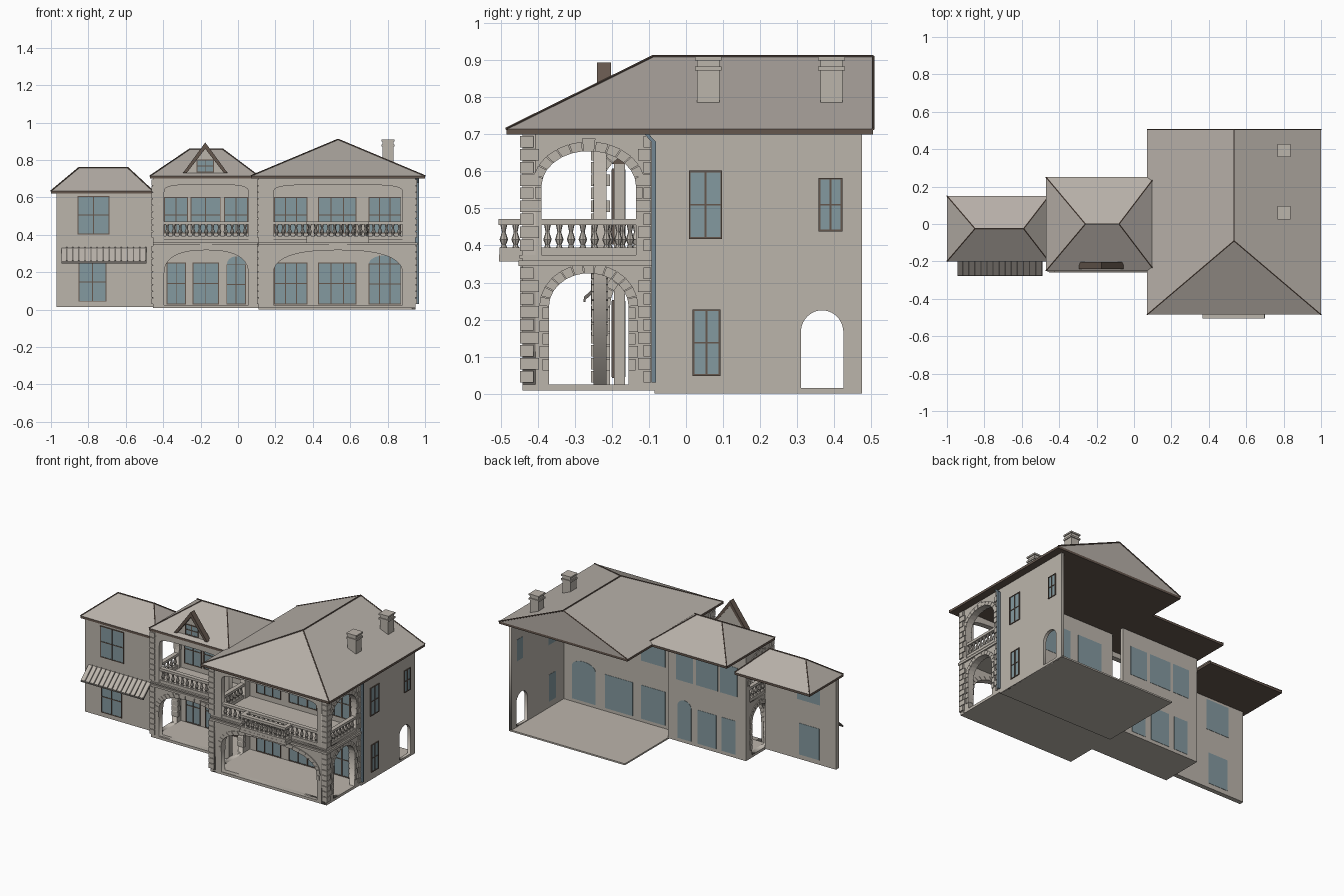
import bpy, bmesh, math
from mathutils import Vector, Matrix

if "Cube" in bpy.data.objects:
    bpy.data.objects.remove(bpy.data.objects["Cube"])

COLOURS = {
    "plaster": (0.50, 0.46, 0.41), "roof_tile": (0.47, 0.43, 0.39),
    "brown_trim": (0.13, 0.095, 0.075), "glass": (0.23, 0.32, 0.35),
    "pipe_blue": (0.17, 0.24, 0.29), "awning_dark": (0.17, 0.155, 0.14),
}
mats = {}
for key, rgb in COLOURS.items():
    m = bpy.data.materials.new(key)
    m.use_nodes = True
    m.diffuse_color = (*rgb, 1)
    bsdf = m.node_tree.nodes["Principled BSDF"]
    bsdf.inputs["Base Color"].default_value = (*rgb, 1)
    bsdf.inputs["Roughness"].default_value = 0.9
    mats[key] = m

# Orientation maps: (u, v, w) with w pointing outwards
FRONT = lambda u, v, w: Vector((u, -w, v))
SIDE = lambda u, v, w: Vector((w, u, v))
parts = {}


def part(name, mat="plaster"):
    return parts.setdefault(name, (bmesh.new(), mat))[0]


def prism(bm, pts, w0, w1, axis):
    """Extrude an outline between two depths."""
    a = [bm.verts.new(axis(u, v, w0)) for u, v in pts]
    b = [bm.verts.new(axis(u, v, w1)) for u, v in pts]
    bm.faces.new(a[::-1])
    bm.faces.new(b)
    for i in range(len(a)):
        j = (i + 1) % len(a)
        bm.faces.new((a[i], a[j], b[j], b[i]))


def rect(u0, u1, v0, v1):
    return [(u0, v0), (u1, v0), (u1, v1), (u0, v1)]


def box(bm, x0, x1, y0, y1, z0, z1):
    prism(bm, rect(x0, x1, z0, z1), -y1, -y0, FRONT)


def arc_point(u0, u1, spring, peak, t, p, grow=0.0):
    c, s = math.cos(t), math.sin(t)
    bend = lambda q: math.copysign(abs(q) ** (2 / p), q)
    return ((u0 + u1) / 2 + ((u1 - u0) / 2 + grow) * bend(c),
            spring + (peak - spring + grow) * bend(max(s, 0)))


def arch(u0, u1, base, spring, peak, p=2, n=20):
    return [(u0, base), (u1, base)] + [
        arc_point(u0, u1, spring, peak, math.pi * i / n, p) for i in range(n + 1)]


def panel(bm, outer, holes, w0, w1, axis):
    """Flat wall with openings, filled from a 2D curve."""
    cu = bpy.data.curves.new("panel_outline", "CURVE")
    cu.dimensions, cu.fill_mode, cu.extrude = "2D", "BOTH", (w1 - w0) / 2
    for pts in [outer] + holes:
        sp = cu.splines.new("POLY")
        sp.points.add(len(pts) - 1)
        for q, (u, v) in zip(sp.points, pts):
            q.co = (u, v, 0, 1)
        sp.use_cyclic_u = True
    ob = bpy.data.objects.new("panel_outline", cu)
    me = bpy.data.meshes.new_from_object(ob)
    for v in me.vertices:
        v.co = axis(v.co.x, v.co.y, v.co.z + (w0 + w1) / 2)
    bm.from_mesh(me)
    bpy.data.objects.remove(ob)
    bpy.data.curves.remove(cu)
    bpy.data.meshes.remove(me)


def arch_stones(bm, u0, u1, base, spring, peak, w0, w1, axis, p=2, n=13):
    """Voussoirs round the curve and alternating stones down the jambs."""
    for i in range(n):
        t0, t1 = [math.pi * (i + k) / n for k in (0.04, 0.96)]
        g = 0.034 if i == n // 2 else 0.026
        prism(bm, [arc_point(u0, u1, spring, peak, t, p, r)
                   for t, r in ((t0, 0), (t0, g), (t1, g), (t1, 0))], w0, w1, axis)
    count = int((spring - base) / 0.035)
    for i in range(count):
        z, d = spring - 0.035 * (i + 1), 0.026 if i % 2 else 0.018
        for a, b in ((u0 - d, u0), (u1, u1 + d)):
            prism(bm, rect(a, b, z + 0.002, z + 0.033), w0, w1, axis)


def window(u0, u1, v0, v1, w0, w1, axis, cols=2, rows=2, arched=False):
    pts = arch(u0, u1, v0, v1 - 0.045, v1, n=12) if arched else rect(u0, u1, v0, v1)
    prism(part("window_glass", "glass"), pts, w0 - 0.002, w1 + 0.002, axis)
    bars, h = part("window_frames", "brown_trim"), 0.0025
    top = v1 - 0.045 if arched else v1
    for i in range(cols + 1):
        u = u0 + (u1 - u0) * i / cols
        prism(bars, rect(u - h, u + h, v0, v1 if 0 < i < cols else top), w1, w1 + 0.006, axis)
    for i in range(rows + 1):
        v = v0 + (top - v0) * i / rows
        prism(bars, rect(u0 - h, u1 + h, v - h, v + h), w1, w1 + 0.005, axis)


def balustrade(u0, u1, w, axis):
    bm = part("balustrades")
    prism(bm, rect(u0, u1, 0.374, 0.394), w - 0.012, w + 0.012, axis)
    prism(bm, rect(u0, u1, 0.455, 0.471), w - 0.014, w + 0.014, axis)
    n = max(1, round((u1 - u0) / 0.034))
    profile = [(0.394, 0.009), (0.402, 0.006), (0.416, 0.0115), (0.436, 0.005), (0.455, 0.009)]
    for i in range(n):
        u = u0 + (u1 - u0) * (i + 0.5) / n
        for (za, ra), (zb, rb) in zip(profile, profile[1:]):
            bmesh.ops.create_cone(bm, cap_ends=True, segments=8, radius1=ra, radius2=rb,
                                  depth=zb - za,
                                  matrix=Matrix.Translation(axis(u, (za + zb) / 2, w)))


def hip_roof(name, x0, x1, y0, y1, z, ridge, top, open_back=False):
    """Roof solid over a brown eave board, with caps along ridge and hips."""
    bm = part(name, "roof_tile")
    corners = [Vector((x, y, z)) for y in (y0, y1) for x in (x0, x1)]
    ends = [Vector((x, y, top)) for x, y in ridge]
    vs = [bm.verts.new(c) for c in corners + ends]
    bmesh.ops.convex_hull(bm, input=vs)
    bmesh.ops.dissolve_limit(bm, angle_limit=0.01, verts=bm.verts[:], edges=bm.edges[:])
    box(part("eave_boards", "brown_trim"), x0, x1, y0, y1, z - 0.015, z)
    caps = part("ridge_caps", "brown_trim")
    lines = [tuple(ends)]
    for c in corners:
        if not (open_back and c.y == y1):
            lines.append((c, min(ends, key=lambda e: (e - c).length)))
    for a, b in lines:
        d = b - a
        mat = Matrix.Translation((a + b) / 2) @ d.to_track_quat("Z", "Y").to_matrix().to_4x4()
        bmesh.ops.create_cone(caps, cap_ends=True, segments=6, radius1=0.004, radius2=0.004,
                              depth=d.length, matrix=mat)


# Roofs
hip_roof("main_roof", 0.07, 1.0, -0.485, 0.505, 0.715, ((0.535, -0.09), (0.535, 0.505)), 0.91, True)
hip_roof("middle_roof", -0.47, 0.11, -0.25, 0.25, 0.715, ((-0.26, 0), (-0.08, 0)), 0.857)
hip_roof("wing_roof", -1.0, -0.455, -0.2, 0.15, 0.635, ((-0.85, -0.025), (-0.59, -0.025)), 0.76)

# Plain walls and floor slabs
walls = part("house_walls")
panel(walls, rect(-0.085, 0.475, 0, 0.70), [arch(0.31, 0.425, 0.015, 0.165, 0.225)], 0.93, 0.95, SIDE)
box(walls, 0.11, 0.93, -0.085, -0.065, 0, 0.70)
box(walls, -0.455, 0.11, 0.01, 0.03, 0.01, 0.70)
box(walls, -0.97, -0.455, -0.195, -0.165, 0.015, 0.62)
slabs = part("floor_slabs")
box(slabs, 0.11, 0.95, -0.085, 0.475, 0, 0.01)
for x0, x1, y0, y1 in ((0.11, 0.95, -0.442, -0.085), (-0.455, 0.11, -0.25, 0.03)):
    box(slabs, x0, x1, y0, y1, 0.008, 0.025)
    box(slabs, x0, x1, y0, y1, 0.345, 0.374)
    box(slabs, x0, x1, y0 - 0.01, y0, 0.345, 0.358)
    box(slabs, x0, x1, y0 - 0.007, y0, 0.365, 0.374)
box(slabs, 0.95, 0.96, -0.452, -0.085, 0.345, 0.36)

# Porch arcades: wide front arches
arcade, stones = part("porch_arcades"), part("arch_stones")
for u0, u1, a0, a1, w in ((0.11, 0.95, 0.19, 0.88, 0.442), (-0.455, 0.11, -0.395, 0.055, 0.25)):
    panel(arcade, rect(u0, u1, 0.01, 0.70),
          [arch(a0, a1, 0.025, 0.19, 0.318, 2.5), arch(a0, a1, 0.374, 0.62, 0.668, 4)],
          w - 0.035, w, FRONT)
    arch_stones(stones, a0, a1, 0.15, 0.19, 0.318, w - 0.04, w + 0.005, FRONT, 2.5, 19)
    balustrade(a0, a1, w - 0.018, FRONT)

# Porch arcades: narrow side arches
for y0, y1, a0, a1, x0, x1 in ((-0.442, -0.085, -0.38, -0.145, 0.915, 0.95),
                               (-0.442, -0.085, -0.38, -0.145, 0.11, 0.145),
                               (-0.25, 0.01, -0.215, -0.02, -0.455, -0.42)):
    panel(arcade, rect(y0, y1, 0.01, 0.70),
          [arch(a0 + 0.01, a1 - 0.01, 0.025, 0.235, 0.325), arch(a0 - 0.01, a1 + 0.01, 0.374, 0.56, 0.655)],
          x0, x1, SIDE)
    for b, s, t, g in ((0.025, 0.235, 0.325, 0.01), (0.47, 0.56, 0.655, -0.01)):
        arch_stones(stones, a0 + g, a1 - g, b, s, t, x0 - 0.005, x1 + 0.005, SIDE)
    balustrade(a0 - 0.01, a1 + 0.01, (x0 + x1) / 2, SIDE)

# Corner quoins
quoins = part("corner_quoins")
for x, y, s in ((0.95, -0.442, -1), (0.11, -0.442, 1), (-0.455, -0.25, 1), (0.95, -0.085, -1)):
    for base, count in ((0.03, 9), (0.385, 9)):
        for i in range(count):
            d = 0.045 if i % 2 else 0.03
            z = base + 0.035 * i
            xa, xb = sorted((x - s * 0.008, x + s * 0.03))
            ya, yb = (y - 0.006, y + d) if y < -0.1 else (y - d, y - 0.01)
            box(quoins, xa, xb, ya, yb, z, z + 0.031)

# Projecting balcony
box(part("balcony_slab"), 0.365, 0.70, -0.505, -0.44, 0.357, 0.376)
balustrade(0.367, 0.698, 0.492, FRONT)
for x in (0.38, 0.685):
    balustrade(-0.48, -0.44, x, SIDE)

# Windows
for i, (a, b) in enumerate(((0.195, 0.37), (0.43, 0.63), (0.70, 0.87))):
    window(a, b, 0.03, 0.29 if i == 2 else 0.25, 0.065, 0.085, FRONT, 3, 2, i == 2)
    window(a, b, 0.41, 0.60, 0.065, 0.085, FRONT, 3, 2)
for i, (a, b) in enumerate(((-0.38, -0.28), (-0.24, -0.105), (-0.06, 0.04))):
    window(a, b, 0.03, 0.285 if i == 2 else 0.25, -0.03, -0.01, FRONT, 2, 2, i == 2)
    window(a - 0.012, b + 0.01, 0.41, 0.60, -0.03, -0.01, FRONT, 2, 2)
window(-0.855, -0.69, 0.405, 0.605, 0.165, 0.195, FRONT)
window(-0.85, -0.705, 0.045, 0.25, 0.165, 0.195, FRONT)
for a, b, c, d in ((0.01, 0.095, 0.42, 0.60), (0.02, 0.09, 0.05, 0.225), (0.36, 0.42, 0.44, 0.58)):
    window(a, b, c, d, 0.93, 0.95, SIDE)

# Gabled dormer
mid, peak, foot = -0.175, 0.89, 0.73
prism(part("dormer"), [(mid - 0.10, foot), (mid + 0.10, foot), (mid, peak - 0.015)], 0.205, 0.225, FRONT)
for s in (-1, 1):
    prism(part("dormer_boards", "brown_trim"),
          [(mid, peak + 0.004), (mid + s * 0.12, foot), (mid + s * 0.10, foot), (mid, peak - 0.03)],
          0.203, 0.24, FRONT)
window(mid - 0.045, mid + 0.045, 0.735, 0.80, 0.215, 0.225, FRONT)

# Chimneys
for y in (0.06, 0.393):
    ch = part("chimneys")
    box(ch, 0.773, 0.832, y - 0.03, y + 0.03, 0.78, 0.90)
    box(ch, 0.767, 0.838, y - 0.036, y + 0.036, 0.872, 0.883)
    box(ch, 0.767, 0.838, y - 0.036, y + 0.036, 0.90, 0.91)

# Slatted awning, with raised ribs between the slats
slats, n = 14, 14
for i in range(slats):
    u0 = -0.945 + 0.455 * i / n
    u1 = u0 + 0.455 / n
    for name, mat, a, b, lift in (("awning_slats", "plaster", u0, u1 - 0.007, 0),
                                  ("awning_ribs", "awning_dark", u1 - 0.007, u1, 0.004)):
        prism(part(name, mat), [(-0.275, 0.25), (-0.195, 0.322), (-0.195, 0.33 + lift), (-0.275, 0.258 + lift)],
              a, b, SIDE)
box(part("awning_ribs", "awning_dark"), -0.945, -0.49, -0.277, -0.271, 0.248, 0.256)

# Downpipe with a bent head
pipe = part("downpipe", "pipe_blue")
box(pipe, 0.95, 0.968, -0.093, -0.081, 0.03, 0.68)
prism(pipe, [(-0.093, 0.68), (-0.081, 0.68), (-0.10, 0.70), (-0.112, 0.70)], 0.95, 0.968, SIDE)

# Turn every collected part into an object
for name, (bm, mat) in parts.items():
    bmesh.ops.recalc_face_normals(bm, faces=bm.faces[:])
    me = bpy.data.meshes.new(name)
    bm.to_mesh(me)
    bm.free()
    me.materials.append(mats[mat])
    bpy.context.scene.collection.objects.link(bpy.data.objects.new(name, me))
